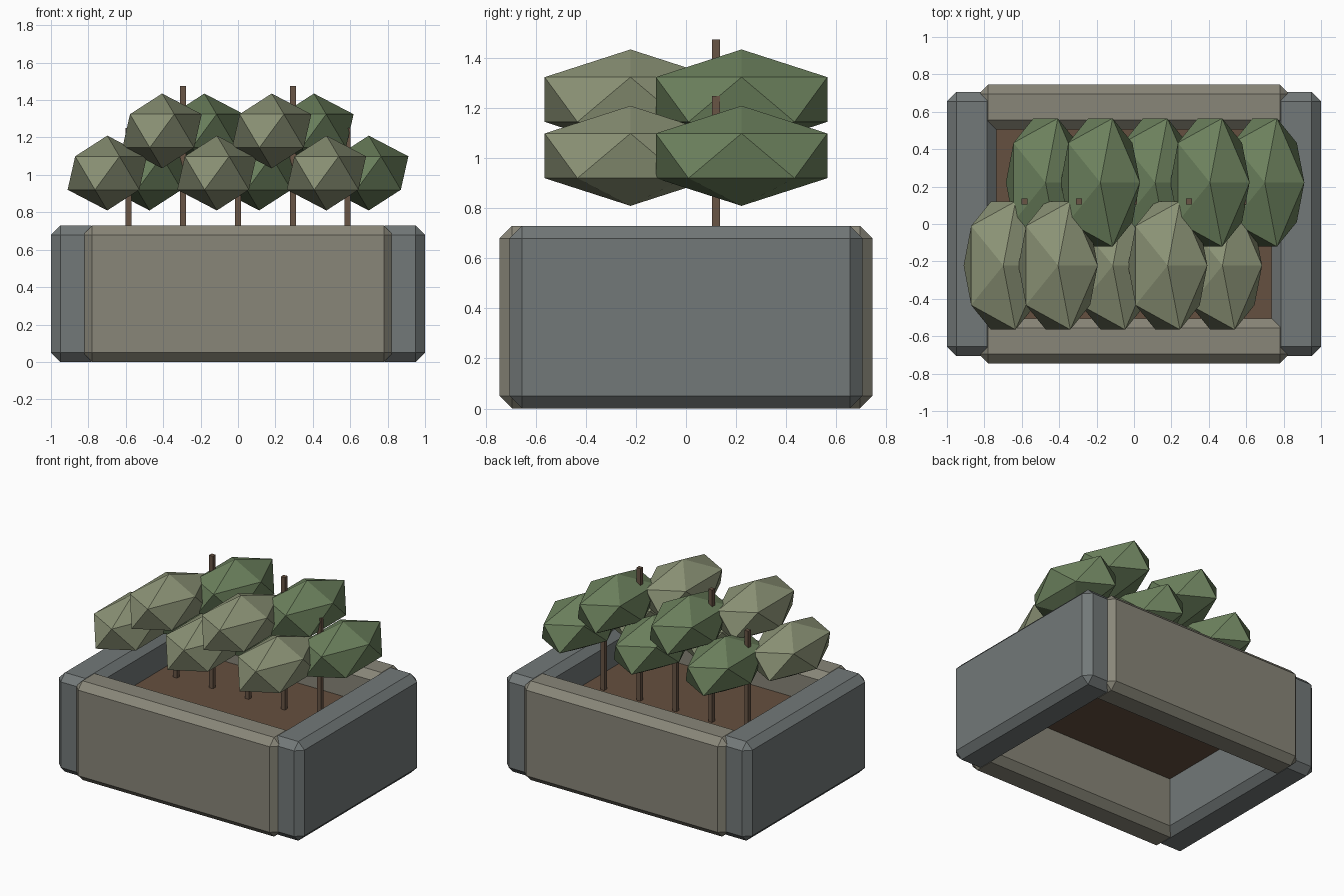
import bpy

if "Cube" in bpy.data.objects:
    bpy.data.objects.remove(bpy.data.objects["Cube"])


def material(name, rgb):
    m = bpy.data.materials.new(name)
    m.diffuse_color = (*rgb, 1)
    m.use_nodes = True
    m.node_tree.nodes["Principled BSDF"].inputs["Base Color"].default_value = m.diffuse_color
    return m


STONE = material("warm_stone", (0.25, 0.24, 0.19))
SLATE = material("slate", (0.17, 0.19, 0.19))
SOIL = material("soil", (0.13, 0.08, 0.05))
BARK = material("bark", (0.14, 0.09, 0.06))
SAGE = material("sage_leaf", (0.26, 0.29, 0.18))
GREEN = material("green_leaf", (0.15, 0.22, 0.11))


def box(name, lo, hi, mat, bevel=0.0):
    bpy.ops.mesh.primitive_cube_add(
        size=1, location=[(a + b) / 2 for a, b in zip(lo, hi)])
    o = bpy.context.object
    o.name = name
    o.scale = [b - a for a, b in zip(lo, hi)]
    bpy.ops.object.transform_apply(location=False, rotation=False, scale=True)
    o.data.materials.append(mat)
    if bevel:
        mod = o.modifiers.new("chamfer", 'BEVEL')
        mod.width = bevel
        mod.segments = 1
    return o


def leaf_clump(name, loc, mat):
    bpy.ops.mesh.primitive_ico_sphere_add(subdivisions=1, radius=1, location=loc)
    o = bpy.context.object
    o.name = name
    o.scale = (0.237, 0.403, 0.2)
    bpy.ops.object.transform_apply(location=False, rotation=False, scale=True)
    o.data.materials.append(mat)


# Planter walls: chamfered slabs, the end walls reaching past the long walls
H = 0.73
box("front_wall", (-0.83, -0.745, 0), (0.83, -0.505, H), STONE, 0.05)
box("back_wall", (-0.83, 0.505, 0), (0.83, 0.745, H), STONE, 0.05)
box("left_wall", (-1, -0.705, 0), (-0.735, 0.705, H), SLATE, 0.05)
box("right_wall", (0.735, -0.705, 0), (1, 0.705, H), SLATE, 0.05)

# Soil slab, open underneath
box("soil", (-0.75, -0.52, 0.41), (0.75, 0.52, 0.5), SOIL)

# Stems, alternating short and tall, each with a front and a back leaf clump
for i in range(5):
    tall = i % 2
    x = (i - 2) * 0.293
    top = 1.475 if tall else 1.25
    z = 1.235 if tall else 1.01
    box(f"stem_{i + 1}", (x - 0.016, 0.104, 0.48), (x + 0.016, 0.136, top), BARK)
    leaf_clump(f"front_leaves_{i + 1}", (x - 0.113, -0.222, z), SAGE)
    leaf_clump(f"back_leaves_{i + 1}", (x + 0.113, 0.222, z), GREEN)
